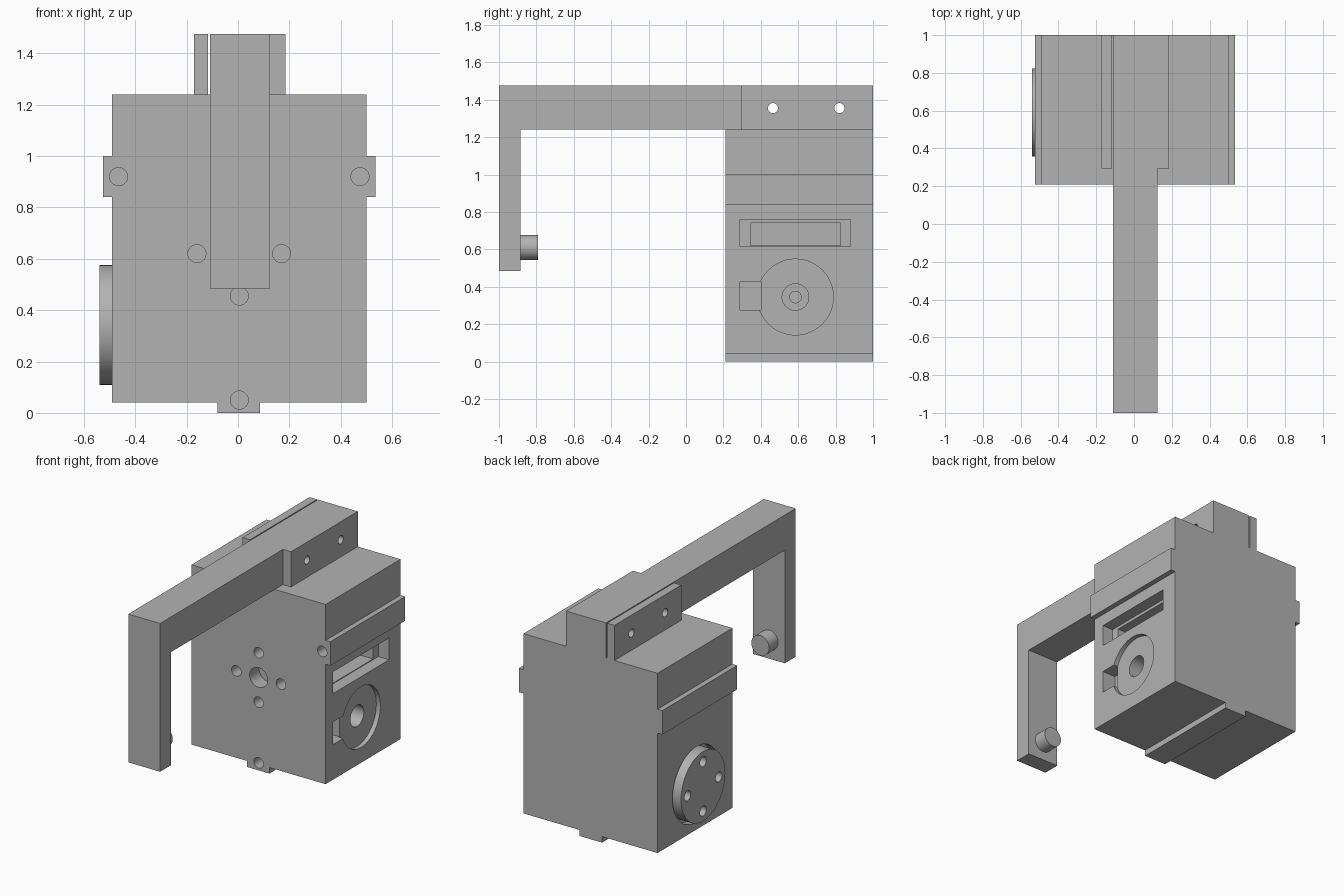
import bpy, bmesh
from math import pi, cos, sin, radians

cube = bpy.data.objects.get("Cube")
if cube:
    bpy.data.objects.remove(cube, do_unlink=True)

GREY = (0.45, 0.45, 0.45, 1)
grey = bpy.data.materials.new("plain grey")
grey.use_nodes = True
grey.diffuse_color = GREY
grey.node_tree.nodes["Principled BSDF"].inputs["Base Color"].default_value = GREY


def prism(name, outline, axis, start, end):
    """Extrude an outline along x (outline in y, z) or y (outline in x, z)."""
    def place(p, d):
        return (d, p[0], p[1]) if axis == "x" else (p[0], d, p[1])
    bm = bmesh.new()
    face = bm.faces.new([bm.verts.new(place(p, start)) for p in outline])
    new = bmesh.ops.extrude_face_region(bm, geom=[face])["geom"]
    for v in new:
        if isinstance(v, bmesh.types.BMVert):
            v.co["xyz".index(axis)] = end
    bmesh.ops.recalc_face_normals(bm, faces=bm.faces)
    mesh = bpy.data.meshes.new(name)
    bm.to_mesh(mesh)
    bm.free()
    mesh.materials.append(grey)
    obj = bpy.data.objects.new(name, mesh)
    bpy.context.collection.objects.link(obj)
    return obj


def rect(a0, a1, b0, b1):
    return [(a0, b0), (a1, b0), (a1, b1), (a0, b1)]


def circle(a, b, r, n=48):
    return [(a + r * cos(2 * pi * i / n), b + r * sin(2 * pi * i / n)) for i in range(n)]


def combine(obj, other, operation="DIFFERENCE"):
    """Apply a boolean and remove the helper."""
    other.hide_render = True
    mod = obj.modifiers.new("boolean", "BOOLEAN")
    mod.operation = operation
    mod.solver = "EXACT"
    mod.object = other
    bpy.ops.object.select_all(action="DESELECT")
    bpy.context.view_layer.objects.active = obj
    obj.select_set(True)
    bpy.ops.object.modifier_apply(modifier=mod.name)
    bpy.data.objects.remove(other, do_unlink=True)


def cut(obj, outline, axis, start, end):
    combine(obj, prism("cutter", outline, axis, start, end))


MID = 0.005          # centre line of the housing
LEFT, RIGHT = 0.5, -0.49
FRONT, BACK = 0.21, 1.0
TOP, ARM_TOP = 1.24, 1.475
SPREAD = 0.165       # bolt circle radius
CROSS = [(SPREAD, 0), (-SPREAD, 0), (0, SPREAD), (0, -SPREAD)]

# Housing with side rails and bottom rail
housing = prism("housing", [
    (RIGHT, 0.04), (-0.08, 0.04), (-0.08, 0), (0.085, 0), (0.085, 0.04), (LEFT, 0.04),
    (LEFT, 0.84), (0.535, 0.84), (0.535, 1), (LEFT, 1), (LEFT, TOP),
    (RIGHT, TOP), (RIGHT, 1), (-0.525, 1), (-0.525, 0.84), (RIGHT, 0.84)],
    "y", FRONT, BACK)

# Front holes: rail holes, bolt cross and centre socket
for x, z in [(-0.465, 0.92), (0.475, 0.92), (MID, 0.05)] + [(MID + a, 0.62 + b) for a, b in CROSS]:
    cut(housing, circle(x, z, 0.035, 32), "y", FRONT - 0.1, FRONT + 0.1)
cut(housing, circle(MID, 0.62, 0.066), "y", FRONT - 0.1, FRONT + 0.1)

# Left side: stepped connector slot, round recess with bore and side notch
OUT = LEFT + 0.1
cut(housing, rect(0.29, 0.88, 0.615, 0.76), "x", LEFT - 0.08, OUT)
cut(housing, rect(0.345, 0.825, 0.62, 0.74), "x", LEFT - 0.23, OUT)
cut(housing, rect(0.29, 0.4, 0.275, 0.425), "x", LEFT - 0.1, OUT)
cut(housing, circle(0.585, 0.345, 0.203), "x", LEFT - 0.03, OUT)
cut(housing, circle(0.585, 0.345, 0.071), "x", LEFT - 0.13, OUT)
cut(housing, circle(0.585, 0.345, 0.031, 32), "x", LEFT - 0.2, OUT)

# Right side: round pocket holding the drive disc
cut(housing, circle(0.59, 0.342, 0.252, 64), "x", RIGHT - 0.2, RIGHT + 0.05)
disc = prism("drive_disc", circle(0.59, 0.342, 0.233, 64), "x", -0.54, RIGHT + 0.05)
for a, b in CROSS:
    cut(disc, circle(0.59 + a, 0.342 + b, 0.033, 32), "x", -0.6, RIGHT + 0.03)

# Hooked arm with its thicker mounting block
arm = prism("arm", [
    (-1, 0.485), (-0.885, 0.485), (-0.885, TOP), (BACK, TOP), (BACK, ARM_TOP), (-1, ARM_TOP)],
    "x", -0.11, 0.125)
combine(arm, prism("mount_block", rect(0.295, BACK, TOP, ARM_TOP), "x", 0.1, 0.185), "UNION")

# Clamp plate on the other side of the slit
plate = prism("clamp_plate", rect(0.295, BACK, TOP, ARM_TOP), "x", -0.172, -0.117)

# Bolt holes straight through block and plate
for y in (0.465, 0.82):
    for part in (arm, plate):
        cut(part, circle(y, 1.355, 0.027, 32), "x", -0.4, 0.4)

# Pivot pin pointing back at the housing
pin = prism("pivot_pin", circle(MID, 0.61, 0.066), "y", -0.885, -0.79)

# Smooth the round walls, keep the edges sharp
bpy.ops.object.select_all(action="DESELECT")
for obj in (housing, disc, arm, plate, pin):
    obj.select_set(True)
bpy.context.view_layer.objects.active = housing
bpy.ops.object.shade_smooth_by_angle(angle=radians(30))
